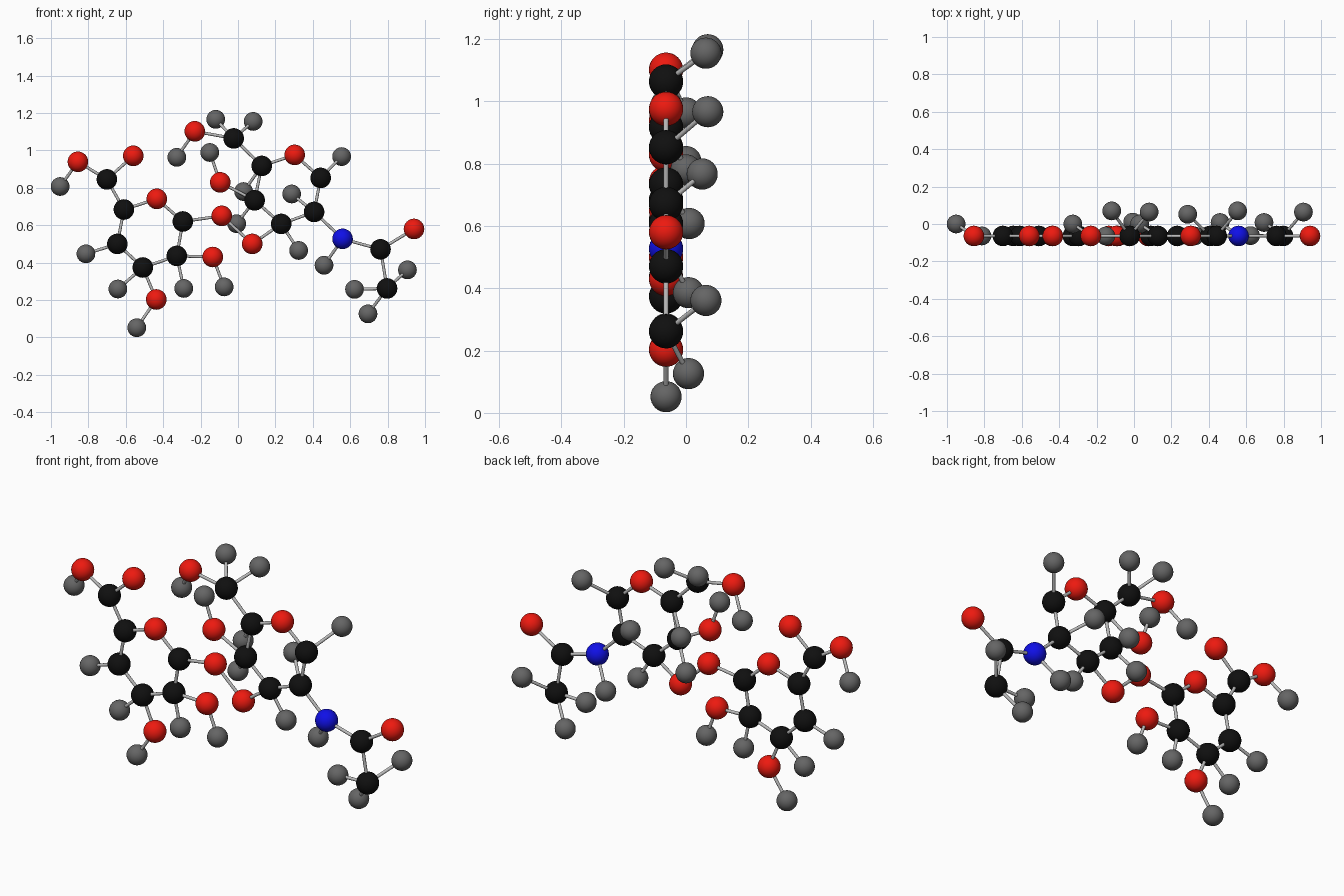
import bpy
from mathutils import Vector

if "Cube" in bpy.data.objects:
    bpy.data.objects.remove(bpy.data.objects["Cube"])

PLANE = -0.064      # y of the flat skeleton
BOND_R = 0.008


def material(name, rgb):
    m = bpy.data.materials.new(name)
    m.diffuse_color = (*rgb, 1)
    m.use_nodes = True
    m.node_tree.nodes["Principled BSDF"].inputs["Base Color"].default_value = m.diffuse_color
    return m


# element: radius, material
KIND = {
    "carbon": (0.055, material("black", (0.005, 0.005, 0.005))),
    "oxygen": (0.055, material("red", (0.85, 0.01, 0.005))),
    "nitrogen": (0.055, material("blue", (0.005, 0.005, 0.8))),
    "hydrogen": (0.05, material("dark_grey", (0.13, 0.13, 0.13))),
}
BOND_MAT = material("light_grey", (0.5, 0.5, 0.5))


def atom(element, label, p):
    r, mat = KIND[element]
    bpy.ops.mesh.primitive_uv_sphere_add(segments=32, ring_count=16, radius=r, location=p)
    ob = bpy.context.object
    ob.name = f"{element}_{label}"
    ob.data.materials.append(mat)
    bpy.ops.object.shade_smooth()


def bond(label, a, b):
    d = b - a
    bpy.ops.mesh.primitive_cylinder_add(vertices=16, radius=BOND_R, depth=d.length, location=(a + b) / 2)
    ob = bpy.context.object
    ob.name = f"bond_{label}"
    ob.rotation_euler = d.to_track_quat('Z', 'Y').to_euler()
    ob.data.materials.append(BOND_MAT)
    bpy.ops.object.shade_smooth_by_angle()


# Flat skeleton atoms: label -> (x, z)
SKELETON = {
    "carbon": {
        "acid": (-0.701, 0.845), "a5": (-0.610, 0.684), "a4": (-0.645, 0.500),
        "a3": (-0.509, 0.374), "a2": (-0.327, 0.436), "a1": (-0.295, 0.620),
        "arm": (-0.023, 1.064), "b5": (0.127, 0.917), "b4": (0.089, 0.733),
        "b3": (0.231, 0.607), "b2": (0.407, 0.671), "b1": (0.442, 0.853),
        "amide": (0.762, 0.471), "methyl": (0.797, 0.262)},
    "oxygen": {
        "a_ring": (-0.434, 0.741), "acid_single": (-0.856, 0.939), "acid_double": (-0.560, 0.971),
        "bridge": (-0.087, 0.650), "a2_side": (-0.135, 0.430), "a3_side": (-0.437, 0.203),
        "arm_end": (-0.231, 1.102), "b_ring": (0.303, 0.976), "b4_side": (-0.095, 0.829),
        "b3_side": (0.076, 0.500), "amide_side": (0.941, 0.580)},
    "nitrogen": {"link": (0.559, 0.527)},
}

# Hydrogens: parent, x, z, y
HYDROGENS = [
    ("acid_single", -0.951, 0.807, 0.0), ("a4", -0.813, 0.447, PLANE),
    ("a3", -0.642, 0.259, PLANE), ("a3_side", -0.541, 0.052, PLANE),
    ("a2", -0.290, 0.262, PLANE), ("a2_side", -0.074, 0.270, PLANE),
    ("arm_end", -0.327, 0.963, 0.0), ("arm", -0.119, 1.166, 0.07),
    ("arm", 0.081, 1.155, 0.064), ("b4_side", -0.151, 0.989, PLANE),
    ("b5", 0.030, 0.780, 0.0), ("b4", -0.007, 0.608, 0.01),
    ("b3", 0.324, 0.465, PLANE), ("b2", 0.287, 0.767, 0.052),
    ("b1", 0.554, 0.967, 0.07), ("link", 0.460, 0.386, 0.008),
    ("methyl", 0.906, 0.361, 0.064), ("methyl", 0.695, 0.126, 0.008),
    ("methyl", 0.623, 0.257, -0.062),
]

# Chains of bonded skeleton atoms
CHAINS = [
    "a_ring a1 a2 a3 a4 a5 a_ring", "a5 acid acid_single", "acid acid_double",
    "a2 a2_side", "a3 a3_side", "a1 bridge b3_side b3",
    "b_ring b1 b2 b3 b4 b5 b_ring", "b5 arm arm_end", "b4 b4_side",
    "b2 link amide methyl", "amide amide_side",
]

# Skeleton spheres
pos = {}
for element, atoms in SKELETON.items():
    for label, (x, z) in atoms.items():
        pos[label] = Vector((x, PLANE, z))
        atom(element, label, pos[label])

# Skeleton bonds
for chain in CHAINS:
    names = chain.split()
    for a, b in zip(names, names[1:]):
        bond(f"{a}_to_{b}", pos[a], pos[b])

# Hydrogens with their bonds
for i, (parent, x, z, y) in enumerate(HYDROGENS):
    p = Vector((x, y, z))
    atom("hydrogen", f"{parent}_{i}", p)
    bond(f"{parent}_hydrogen_{i}", pos[parent], p)
